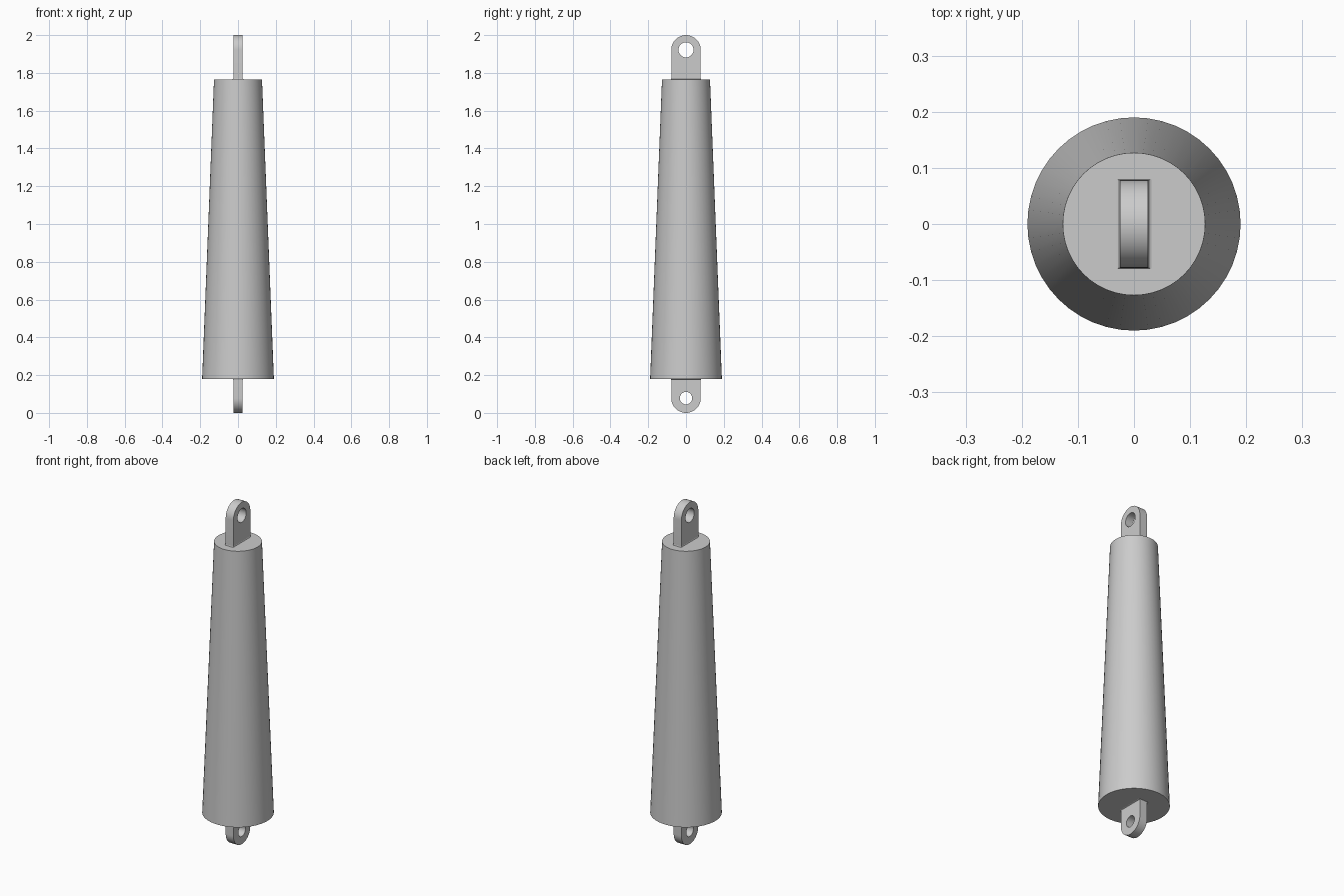
import bpy, bmesh, math
from mathutils import Vector

cube = bpy.data.objects.get("Cube")
if cube:
    bpy.data.objects.remove(cube, do_unlink=True)

grey = bpy.data.materials.new("light_grey")
grey.use_nodes = True
colour = (0.6, 0.6, 0.6, 1)
grey.diffuse_color = colour
grey.node_tree.nodes["Principled BSDF"].inputs["Base Color"].default_value = colour

BOTTOM, TOP = 0.18, 1.765
HALF_WIDTH, HALF_THICK = 0.078, 0.025


def finish(name, bm):
    bmesh.ops.recalc_face_normals(bm, faces=bm.faces)
    mesh = bpy.data.meshes.new(name)
    bm.to_mesh(mesh)
    bm.free()
    mesh.materials.append(grey)
    obj = bpy.data.objects.new(name, mesh)
    bpy.context.collection.objects.link(obj)
    bpy.ops.object.select_all(action="DESELECT")
    obj.select_set(True)
    bpy.context.view_layer.objects.active = obj
    bpy.ops.object.shade_smooth_by_angle(angle=math.radians(30))
    return obj


def arc(radius, z, start, end, steps):
    angles = [start + (end - start) * i / steps for i in range(steps + 1)]
    return [(radius * math.cos(a), z + radius * math.sin(a)) for a in angles]


def extrude_loops(bm, loops, half):
    """Fill closed y-z loops (later ones are holes) and extrude along x."""
    edges = []
    for loop in loops:
        vs = [bm.verts.new((-half, y, z)) for y, z in loop]
        edges += [bm.edges.new((a, b)) for a, b in zip(vs, vs[1:] + vs[:1])]
    bmesh.ops.triangle_fill(bm, edges=edges, use_beauty=True)
    out = bmesh.ops.extrude_face_region(bm, geom=bm.faces[:])
    moved = [g for g in out["geom"] if isinstance(g, bmesh.types.BMVert)]
    bmesh.ops.translate(bm, verts=moved, vec=Vector((2 * half, 0, 0)))


def make_lug(name, base, eye_z, hole_radius):
    # Rounded tab with a pin hole
    side = 1 if eye_z > base else -1
    outline = arc(HALF_WIDTH, eye_z, 0, side * math.pi, 24)
    outline += [(-HALF_WIDTH, base), (HALF_WIDTH, base)]
    hole = arc(hole_radius, eye_z, 0, math.tau, 32)[:-1]
    bm = bmesh.new()
    extrude_loops(bm, [outline, hole], HALF_THICK)
    finish(name, bm)

    # Small flared weld where the tab meets the body
    bm = bmesh.new()
    rings = []
    for grow, rise in ((0.006, 0), (0.002, 0.002), (0, 0.006)):
        x, y = HALF_THICK + grow, HALF_WIDTH + grow / 4
        z = base + side * rise
        rings.append([bm.verts.new(p) for p in
                      ((-x, -y, z), (x, -y, z), (x, y, z), (-x, y, z))])
    for low, high in zip(rings, rings[1:]):
        for i in range(4):
            j = (i + 1) % 4
            bm.faces.new((low[i], low[j], high[j], high[i]))
    finish(name + "_weld", bm)


# Tapered round body
bm = bmesh.new()
bmesh.ops.create_cone(bm, cap_ends=True, segments=48, radius1=0.19,
                      radius2=0.127, depth=TOP - BOTTOM)
bmesh.ops.translate(bm, verts=bm.verts, vec=Vector((0, 0, (TOP + BOTTOM) / 2)))
finish("tapered_body", bm)

# Mounting lugs at both ends
make_lug("top_lug", TOP, 2 - HALF_WIDTH, 0.04)
make_lug("bottom_lug", BOTTOM, HALF_WIDTH, 0.033)
